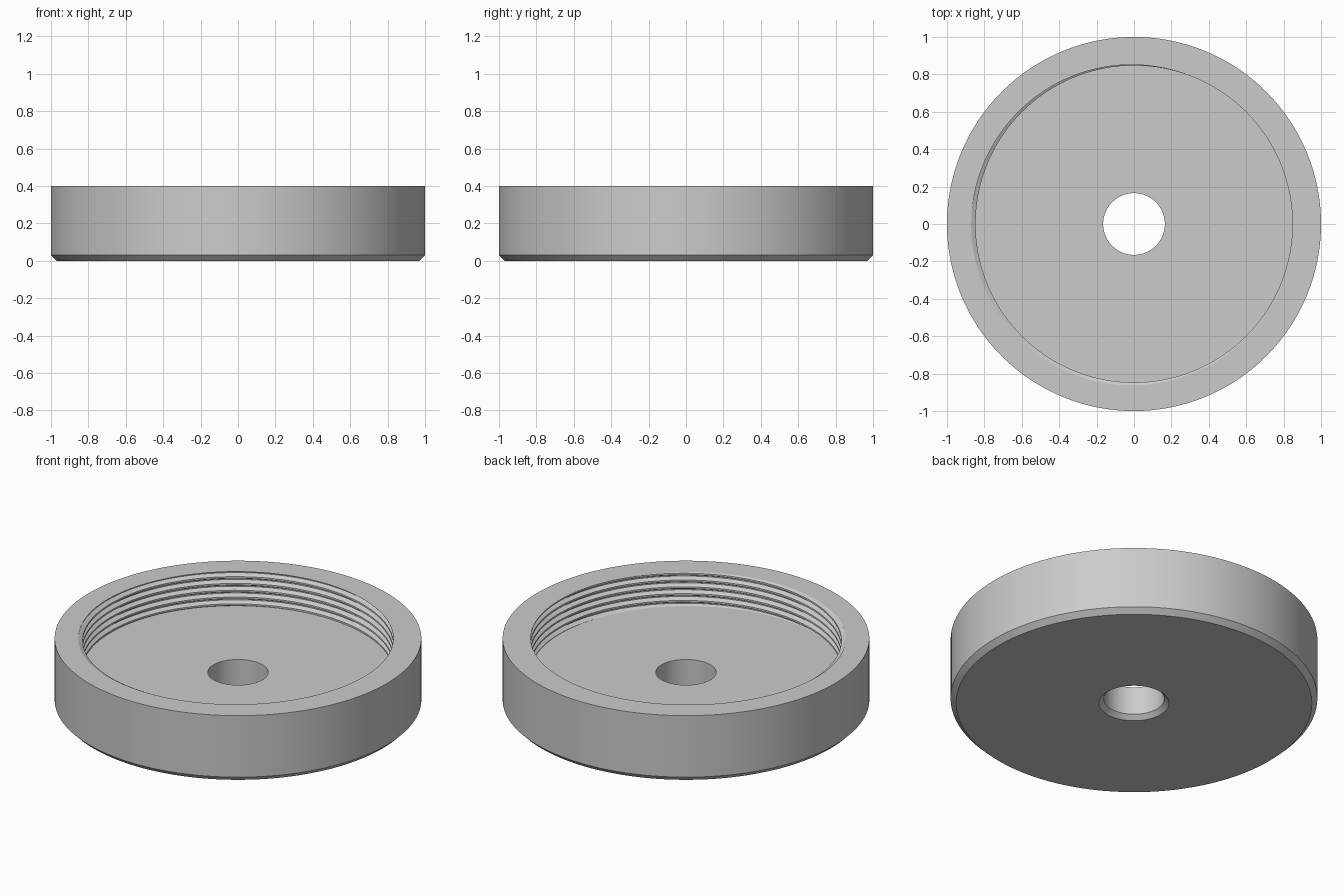
import bpy
import bmesh
from math import sin, cos, tau, radians

cube = bpy.data.objects.get("Cube")
if cube:
    bpy.data.objects.remove(cube)

SIDES = 128
TOP, FLOOR = 0.4, 0.195
PITCH = 0.041
CREST, ROOT = 0.847, 0.871
PHASE = radians(25)          # direction where the crest meets the rim

# Material
grey = bpy.data.materials.new("plain grey")
grey.use_nodes = True
colour = (0.6, 0.6, 0.6, 1)
grey.diffuse_color = colour
grey.node_tree.nodes["Principled BSDF"].inputs["Base Color"].default_value = colour


def thread_radius(z, angle):
    """Radius of the 60 degree thread: flat crest, flank, flat root, flank."""
    t = ((z - TOP) / PITCH - (angle - PHASE) / tau) % 1
    distance = min(t, 1 - t)
    blend = min(max((distance - 1 / 8) / (5 / 16), 0), 1)
    return CREST + (ROOT - CREST) * blend


def thread_points(angle):
    """Thread section at one angle, from the rim down to the floor."""
    points = []
    for turn in range(1, -8, -1):
        for corner in (9 / 16, 7 / 16, 1 / 8, -1 / 8):
            z = TOP + PITCH * (turn + corner + (angle - PHASE) / tau)
            z = min(max(z, FLOOR), TOP)
            points.append((thread_radius(z, angle), z))
    return points


def section(angle):
    """Closed cap section: underside, outer wall, rim, thread, floor, bore."""
    return ([(0.165, 0.026), (0.191, 0), (0.97, 0), (1, 0.03), (1, TOP)]
            + thread_points(angle) + [(0.165, FLOOR)])


# Threaded cap, swept round the axis
bm = bmesh.new()
columns = []
for i in range(SIDES + 1):
    a = tau * i / SIDES
    columns.append([bm.verts.new((r * cos(a), r * sin(a), z)) for r, z in section(a)])
for here, there in zip(columns, columns[1:]):
    for j in range(len(here)):
        k = (j + 1) % len(here)
        bm.faces.new((here[j], there[j], there[k], here[k]))
bmesh.ops.remove_doubles(bm, verts=bm.verts, dist=0.00002)
bmesh.ops.recalc_face_normals(bm, faces=bm.faces)

mesh = bpy.data.meshes.new("threaded_cap")
bm.to_mesh(mesh)
bm.free()
mesh.materials.append(grey)
cap = bpy.data.objects.new("threaded_cap", mesh)
bpy.context.collection.objects.link(cap)

# Smooth round walls, crisp edges
bpy.ops.object.select_all(action="DESELECT")
cap.select_set(True)
bpy.context.view_layer.objects.active = cap
bpy.ops.object.shade_smooth_by_angle(angle=radians(25))
